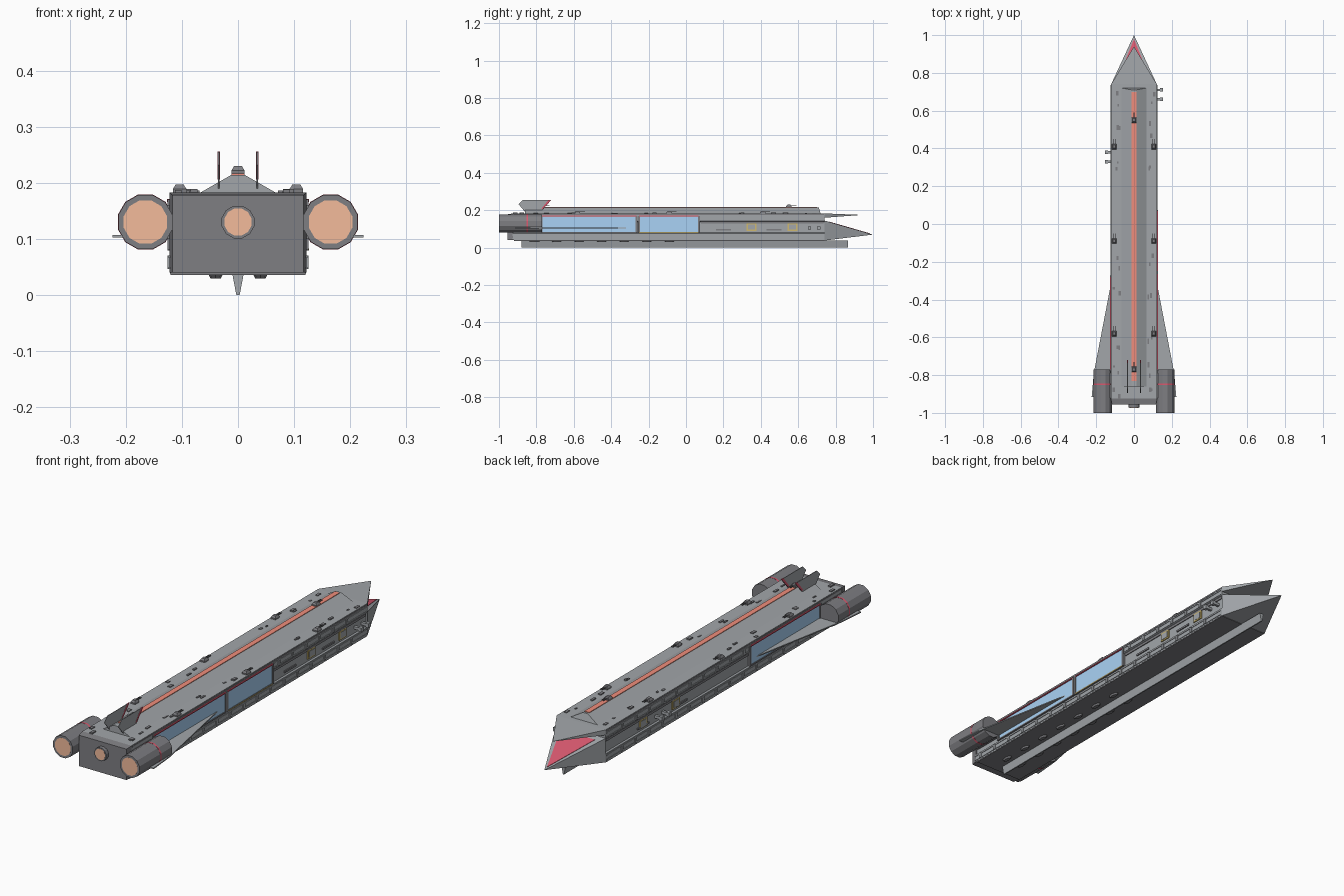
import bpy, bmesh, math, random
from mathutils import Matrix

if "Cube" in bpy.data.objects:
    bpy.data.objects.remove(bpy.data.objects["Cube"])

random.seed(4)
MATS = {}
COL = {"grey": (.36, .38, .40, 1), "dark": (.21, .21, .225, 1), "orange": (.90, .50, .33, 1),
       "stripe": (.87, .27, .20, 1), "red": (.70, .10, .16, 1), "blue": (.40, .65, .92, 1),
       "yellow": (.62, .48, .16, 1)}


def finish(name, bm, col):
    bmesh.ops.recalc_face_normals(bm, faces=bm.faces)
    me = bpy.data.meshes.new(name)
    bm.to_mesh(me)
    bm.free()
    ob = bpy.data.objects.new(name, me)
    bpy.context.collection.objects.link(ob)
    if col not in MATS:
        MATS[col] = bpy.data.materials.new(col)
        MATS[col].diffuse_color = COL[col]
    me.materials.append(MATS[col])
    return ob


def boxes(name, items, col="grey"):
    """Each item is (x0, x1, y0, y1, z0, z1)."""
    bm = bmesh.new()
    for x0, x1, y0, y1, z0, z1 in items:
        m = Matrix.Translation(((x0 + x1) / 2, (y0 + y1) / 2, (z0 + z1) / 2))
        bmesh.ops.create_cube(bm, size=1, matrix=m @ Matrix.Diagonal((x1 - x0, y1 - y0, z1 - z0, 1)))
    return finish(name, bm, col)


def prism(name, pts, axis, a, b, col="grey"):
    """Extrude a 2D outline along an axis from a to b."""
    put = {"x": lambda p, t: (t, p[0], p[1]), "y": lambda p, t: (p[0], t, p[1]),
           "z": lambda p, t: (p[0], p[1], t)}[axis]
    bm = bmesh.new()
    f = bm.faces.new([bm.verts.new(put(p, a)) for p in pts])
    r = bmesh.ops.extrude_face_region(bm, geom=[f])
    d = {"x": (b - a, 0, 0), "y": (0, b - a, 0), "z": (0, 0, b - a)}[axis]
    bmesh.ops.translate(bm, vec=d, verts=[v for v in r["geom"] if isinstance(v, bmesh.types.BMVert)])
    return finish(name, bm, col)


def hull_of(name, pts, col="grey"):
    bm = bmesh.new()
    bmesh.ops.convex_hull(bm, input=[bm.verts.new(p) for p in pts])
    return finish(name, bm, col)


def cyl(name, x, z, y0, y1, r, col, n=12, r2=None):
    bm = bmesh.new()
    m = Matrix.Translation((x, (y0 + y1) / 2, z)) @ Matrix.Rotation(math.pi / 2, 4, 'X')
    m = m @ Matrix.Rotation(math.pi / n, 4, 'Z')
    bmesh.ops.create_cone(bm, cap_ends=True, segments=n, radius1=r, radius2=r2 or r,
                          depth=y1 - y0, matrix=m)
    return finish(name, bm, col)


def side(s, x0, x1, *rest):
    return (min(s * x0, s * x1), max(s * x0, s * x1)) + rest


# Hull with a recessed channel down each side
half = [(.121, .04), (.121, .076), (.115, .08), (.115, .138), (.121, .142), (.121, .183)]
prism("hull", half + [(-x, z) for x, z in reversed(half)], "y", -.925, .74)
hull_of("stern_block", [(s * x, y, z) for s in (-1, 1) for x, y, z in
        ((.122, -.925, .04), (.122, -.925, .183), (.117, -.955, .04), (.117, -.955, .178))], "dark")
prism("belly_plate", [(-.12, -.92), (.12, -.92), (.12, .74), (-.12, .74)], "z", .036, .042, "dark")

# Split prow: thin upper beak above a longer lower wedge
hull_of("upper_prow", [(-.121, .74, .183), (.121, .74, .183), (-.121, .74, .16), (.121, .74, .16),
                       (0, .94, .175)])
hull_of("lower_prow", [(-.121, .74, .145), (.121, .74, .145), (-.121, .74, .038), (.121, .74, .038),
                       (0, 1, .07)])
hull_of("prow_red_panel", [(-.085, .765, .1395), (.085, .765, .1395), (0, .98, .0775),
                           (-.085, .765, .137), (.085, .765, .137), (0, .98, .0745)], "red")

# Dorsal ridge with its stripe, and ventral keel
hull_of("dorsal_ridge", [(s * x, y, z) for s in (-1, 1) for x, y, z in
        ((.068, -.86, .182), (.068, .72, .182), (.012, -.86, .214), (.012, .71, .214))])
boxes("ridge_stripe", [(-.012, .012, -.83, .70, .21, .2165)], "stripe")
prism("keel", [(-.01, .037), (.01, .037), (.003, 0), (-.003, 0)], "y", -.88, .865)

# Main engines, red bands and central nozzle
for s, side_name in ((-1, "left"), (1, "right")):
    x = s * .165
    cyl(side_name + "_engine", x, .13, -.992, -.77, .05, "dark")
    cyl(side_name + "_engine_rim", x, .13, -1, -.985, .05, "dark")
    cyl(side_name + "_engine_glow", x, .13, -1, -.99, .040, "orange").location.y = -.0005
    cyl(side_name + "_engine_band", x, .13, -.853, -.845, .0508, "red")
    boxes(side_name + "_engine_mount", [side(s, .11, .13, -.92, -.79, .10, .16)], "dark")
    # Swept wing
    prism(side_name + "_wing", [(s * .115, -.28), (s * .213, -.79), (s * .224, -.915), (s * .115, -.915)],
          "z", .102, .107)
    # Tail fin with red leading edge
    prism(side_name + "_tail_fin", [(-.86, .19), (-.895, .232), (-.872, .255), (-.72, .255), (-.775, .195)],
          "x", s * .033, s * .036)
    prism(side_name + "_fin_edge", [(-.765, .206), (-.72, .2555), (-.735, .2555), (-.775, .206)],
          "x", s * .0322, s * .0368, "red")
cyl("centre_nozzle", 0, .13, -.972, -.95, .03, "dark")
cyl("centre_glow", 0, .13, -.973, -.96, .025, "orange")

# Hangar bays: two on the right, one on the left
bays = [(1, -.77, -.265), (1, -.25, .068), (-1, -.77, -.28)]
boxes("hangar_windows", [side(s, .11, .123, a, b, .085, .165) for s, a, b in bays], "blue")
frames = []
for s, a, b in bays:
    frames += [side(s, .115, .126, a - .007, a + .004, .08, .17), side(s, .115, .126, b - .004, b + .007, .08, .17),
               side(s, .115, .126, a, b, .079, .085)]
boxes("hangar_frames", frames, "dark")
boxes("hangar_red_trim", [side(s, .115, .1265, a, b, .166, .171) for s, a, b in bays], "red")
boxes("hangar_yellow_trim", [side(1, .115, .1265, -.25, .068, .079, .083)], "yellow")

# Side rails with ribs
rails, ribs, strips = [], [], []
for s in (-1, 1):
    start = .08 if s > 0 else -.27
    for a, z0, z1 in ((-.93, .046, .07), (start, .146, .170)):
        rails += [side(s, .118, .1235, a, .735, z0, z0 + .004), side(s, .118, .1235, a, .735, z1 - .004, z1)]
        n = int((.735 - a) / .095)
        ribs += [side(s, .118, .1255, a + .03 + i * .095, a + .042 + i * .095, z0, z1) for i in range(n)]
    strips.append(side(s, .11, .119, start, .735, .128, .139))
    strips.append(side(s, .11, .1225, -.92, .738, .174, .180))
boxes("side_rails", rails)
boxes("side_ribs", ribs)
boxes("channel_strips", strips, "dark")

# Airlock doors with yellow frames
doors = [(1, .35), (1, .57), (-1, .24), (-1, .47)]
boxes("airlock_frames", [side(s, .112, .1195, y - .026, y + .026, .09, .13) for s, y in doors], "yellow")
boxes("airlock_doors", [side(s, .112, .121, y - .019, y + .019, .096, .124) for s, y in doors])

# Docking stubs
stubs = [(1, .66), (1, .71), (-1, .33), (-1, .38)]
boxes("docking_stubs", [side(s, .11, .14, y - .006, y + .006, .099, .111) for s, y in stubs]
      + [side(s, .138, .153, y - .009, y + .009, .096, .114) for s, y in stubs])
boxes("channel_pipes", [side(s, .11, .12, y, y + .08, .093, .101) for s in (-1, 1) for y in (.16, .43)], "dark")

# Turrets on the deck edges and along the ridge
spots = [(s * .104, y, .183) for s in (-1, 1) for y in (.41, -.09, -.58)] + [(0, .55, .2155), (0, -.77, .2155)]
for i, (x, y, z) in enumerate(spots):
    hull_of(f"turret_{i}", [(x + sx * r, y + sy * r * 1.2, z + h) for sx in (-1, 1) for sy in (-1, 1)
            for r, h in ((.012, 0), (.012, .006), (.007, .014))], "dark")
boxes("turret_barrels", [(x + d - .0015, x + d + .0015, y, y + .04, z + .008, z + .011)
                         for x, y, z in spots for d in (-.004, .004)], "dark")

# Belly pods in two rows
bm = bmesh.new()
for i in range(7):
    for s in (-1, 1):
        m = Matrix.Translation((s * .04, -.81 + i * .12, .033)) @ Matrix.Diagonal((1, 2.2, 1, 1))
        bmesh.ops.create_cone(bm, cap_ends=True, segments=8, radius1=.009, radius2=.013, depth=.008, matrix=m)
finish("belly_pods", bm, "dark")

# Scattered deck hatches
hatches = []
for cy in (.66, .5, .3, -.2, -.35, -.62, -.78, -.89):
    for s in (-1, 1):
        for _ in range(2):
            x, y = s * random.uniform(.075, .11), cy + random.uniform(-.04, .04)
            w, d = random.uniform(.003, .007), random.uniform(.005, .014)
            hatches.append((x - w, x + w, y - d, y + d, .18, random.uniform(.185, .189)))
boxes("deck_hatches", hatches, "dark")

for m in bpy.data.materials:
    if m.users and not m.is_grease_pencil:
        m.use_nodes = True
        m.node_tree.nodes["Principled BSDF"].inputs["Base Color"].default_value = m.diffuse_color
